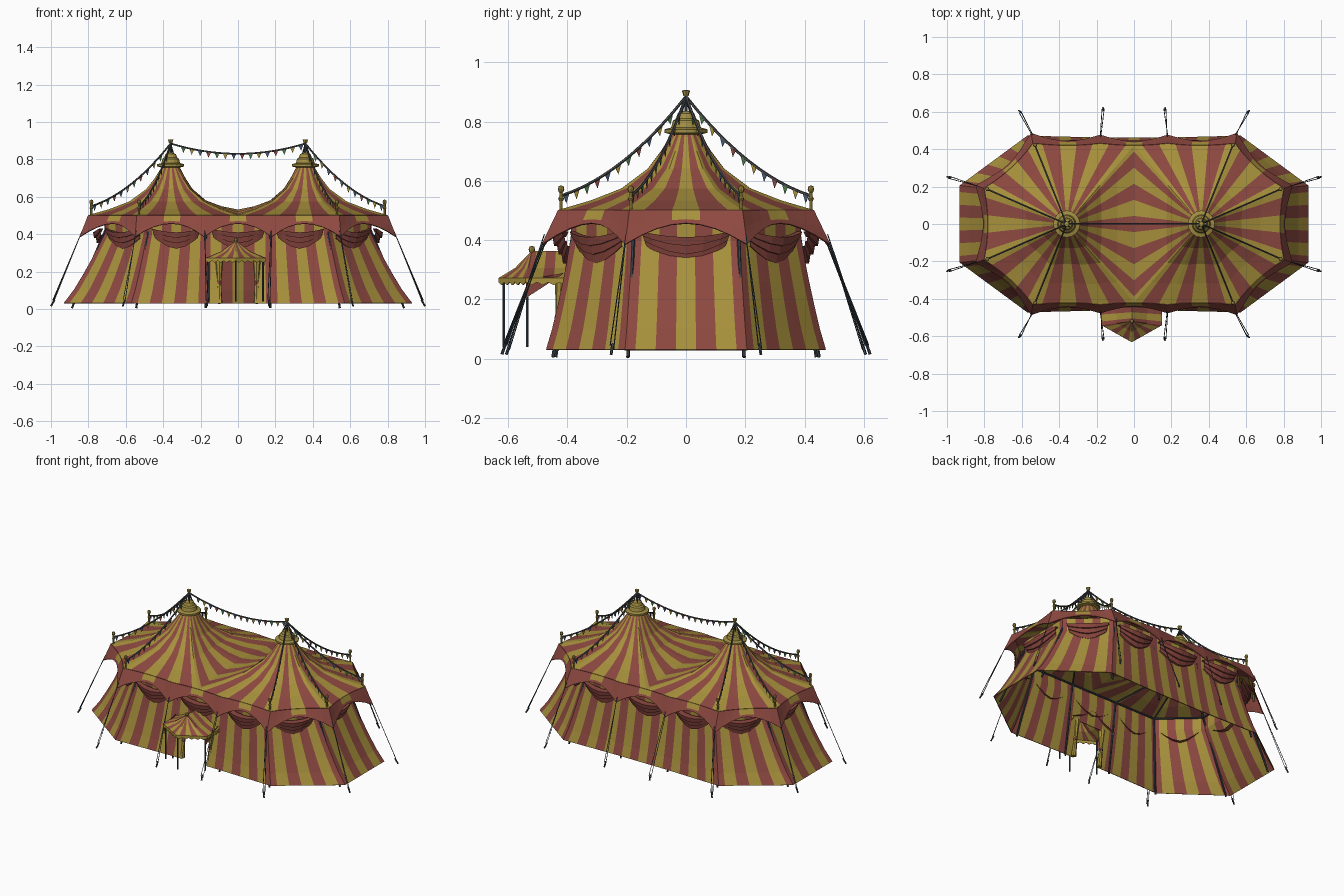
import bpy, math
from mathutils import Vector as V

if "Cube" in bpy.data.objects:
    bpy.data.objects.remove(bpy.data.objects["Cube"])

COLOURS = {
    "yellow_canvas": (0.39, 0.283, 0.045), "red_canvas": (0.268, 0.066, 0.052),
    "deep_red_cloth": (0.235, 0.057, 0.045), "dark_metal": (0.042, 0.056, 0.07),
    "gold_trim": (0.36, 0.27, 0.055), "green_flag": (0.07, 0.19, 0.07),
    "blue_flag": (0.06, 0.10, 0.18), "grey_rope": (0.07, 0.072, 0.076)}
MATS = {}
for key, c in COLOURS.items():
    MATS[key] = bpy.data.materials.new(key)
    MATS[key].diffuse_color = (*c, 1)
Y, R, DR, DK, GO, GR, BL, RO = COLOURS


def make(name, polys, thick=0):
    """Build one object from (points, colour) polygons, welding shared corners."""
    index, verts, faces, cols = {}, [], [], []
    for pts, col in polys:
        f = []
        for p in pts:
            k = tuple(round(c, 5) + 0.0 for c in p)
            if k not in index:
                index[k] = len(verts)
                verts.append(k)
            if index[k] not in f:
                f.append(index[k])
        if len(f) > 2:
            faces.append(f)
            cols.append(col)
    me = bpy.data.meshes.new(name)
    me.from_pydata(verts, [], faces)
    used = sorted(set(cols))
    for c in used:
        me.materials.append(MATS[c])
    for p, c in zip(me.polygons, cols):
        p.material_index = used.index(c)
    ob = bpy.data.objects.new(name, me)
    bpy.context.collection.objects.link(ob)
    if thick:
        m = ob.modifiers.new("cloth", "SOLIDIFY")
        m.thickness, m.offset = thick, 0
    return ob


def grid(rows, colour, flip=False):
    """Quads between rows of points; colour(row, column) may return None for a gap."""
    out = []
    for i in range(len(rows) - 1):
        for j in range(len(rows[0]) - 1):
            c = colour(i, j)
            q = [rows[i][j], rows[i][j + 1], rows[i + 1][j + 1], rows[i + 1][j]]
            if c:
                out.append((q[::-1] if flip else q, c))
    return out


def rod(a, b, r, col, n=6, r2=None):
    a, b = V(a), V(b)
    q = (b - a).to_track_quat('Z', 'Y')
    ring = lambda c, rad: [c + q @ V((rad * math.cos(k * math.tau / n), rad * math.sin(k * math.tau / n), 0))
                           for k in range(n)]
    lo, hi = ring(a, r), ring(b, r if r2 is None else r2)
    out = [([lo[k], lo[(k + 1) % n], hi[(k + 1) % n], hi[k]], col) for k in range(n)]
    return out + [(lo[::-1], col), (hi, col)]


def lathe(x, y, z, prof, col, n=16):
    rows = [[V((x + r * math.cos(k * math.tau / n), y + r * math.sin(k * math.tau / n), z + h))
             for k in range(n + 1)] for r, h in prof]
    return grid(rows, lambda i, j: col, True)


def quarter(corners, segs):
    """Half-stripe steps along a path."""
    out = [V(corners[0])]
    for a, b, n in zip(corners, corners[1:], segs):
        out += [V(a).lerp(V(b), k / (2 * n)) for k in range(1, 2 * n + 1)]
    return out


def outline(c):
    return [(c[0][0], 0), *c, (0, c[2][1])]


def ring12(c):
    q = [V(p) for p in c]
    top = q + [V((-p.x, p.y)) for p in q[::-1]]
    return top + [V((-p.x, -p.y)) for p in top]


QUADS = [(1, 1), (-1, 1), (-1, -1), (1, -1)]
EAVE = [(.80, .19), (.54, .43), (.18, .43)]      # roof edge
TIP = [(.845, .205), (.55, .485), (.18, .475)]   # hanging valance corners
WTOP = [(.71, .18), (.485, .385), (.175, .385)]  # wall head
WBOT = [(.93, .205), (.57, .47), (.18, .46)]     # wall foot
PEG = [(.99, .25), (.61, .60), (.165, .615)]     # guy rope pegs
PX = .36
PROFILE = [(0, .76), (.1, .70), (.22, .64), (.45, .573), (.72, .532), (1, .5)]

# striped roof, valance and walls, one quarter at a time
roof, valance, wall = [], [], []
stripe = lambda j: Y if int(j / 2 + .75) % 2 == 0 else R
corner = lambda j: abs((j / 2 + 2) % 4 - 2) / 2      # 0 mid panel, 1 at a corner
edge = quarter(outline(EAVE) + [(0, 0)], [2, 4, 4, 2, 5])
rim = quarter(outline(EAVE), [2, 4, 4, 2])
for j in range(len(rim)):
    rim[j] = edge[j] = rim[j] * (1 - .025 * (1 - corner(j) ** 2))
tip = quarter(outline(TIP), [2, 4, 4, 2])
wt = quarter(outline(WTOP), [3, 6, 6, 3])
wb = quarter(outline(WBOT), [3, 6, 6, 3])
for sx, sy in QUADS:
    flip = sx * sy > 0
    S = lambda p, z: V((p.x * sx, p.y * sy, z))
    rows = []
    for t, z in PROFILE:
        row = []
        for e in edge:
            d = e - V((PX, 0))
            p = V((PX, 0)) + d.normalized() * (.045 + t * (d.length - .045))
            extra = .03 * (1 - e.y / .4195) if e.x < 1e-4 else 0
            row.append(S(p, z + t * t * extra))
        rows.append(row)
    roof += grid(rows, lambda i, j: stripe(j), not flip)
    rows = []
    for f in (0, .5, .7, 1):
        row = []
        for j, (a, b) in enumerate(zip(rim, tip)):
            k = f * (.38 + .62 * corner(j) ** 2)
            row.append(S(a.lerp(b, k), .5 - .115 * k))
        rows.append(row)
    hem = lambda i, j: R if i > 1 or corner(j + .5) > .7 else stripe(j)
    valance += grid(rows, hem, not flip)
    rows = []
    for z in (.03, .10, .18, .26, .34, .40, .48):
        t = min(1, (z - .03) / .37) ** .85
        rows.append([S(a.lerp(b, t), z) for a, b in zip(wb, wt)])
    door = lambda i, j: None if sy < 0 and j >= 33 and i < 3 else stripe(j)
    wall += grid(rows, door, flip)
make("roof_canvas", roof, .004)
make("roof_valance", valance, .005)
make("wall_canvas", wall, .005)

# folded swags hanging under each scallop
swag = []
ring = ring12(WTOP)
for i, a in enumerate(ring):
    b = ring[(i + 1) % 12]
    c, t = (a + b) / 2, (b - a)
    n = V((t.y, -t.x)).normalized()
    w = t.length * .42
    t = t.normalized()
    rows = []
    for f, out in ((0, .02), (0, .065), (.33, .06), (.33, .05), (.66, .045), (.66, .035), (1, .03), (1, 0)):
        row = []
        for s in (-1, -.8, -.4, 0, .4, .8, 1):
            top, bot = .43 - .02 * (1 - s * s), .322 + .058 * abs(s) ** 1.7
            p = c + t * (s * w * (1 - .12 * f)) + n * (out * (1 - .5 * s * s))
            row.append(V((p.x, p.y, top + (bot - top) * f)))
        rows.append(row)
    swag += grid(rows, lambda i, j: DR if i % 2 else R, True)
make("window_swags", swag)

# corner poles, masts, roof frame, guy ropes and pegs
frame, masts, finials, ropes = [], [], [], []
E, W1, W0, T, G = (ring12(c) for c in (EAVE, WTOP, WBOT, TIP, PEG))
P3 = lambda p, z: V((p.x, p.y, z))
BALL = [(0, -.013), (.008, -.010), (.011, 0), (.008, .010), (0, .013)]
for i in range(12):
    head = P3(W1[i] * .97, .47)
    frame += rod(P3(W0[i] * .955, 0.005), head, .006, DK)
    frame += rod(head, P3(W1[(i + 1) % 12] * .97, .47), .006, DK)
    peak = V((math.copysign(PX, E[i].x), 0))
    mid = peak.lerp(E[i], .5)
    frame += rod(head, P3(mid, .545), .005, DK) + rod(P3(mid, .545), P3(peak, .72), .005, DK)
    if i % 6 not in (2, 3):
        top = E[i] * .98
        masts += rod(P3(top, .46), P3(top, .565), .006, GO)
        finials += lathe(top.x, top.y, .572, BALL, GO, 8)
        finials += lathe(top.x, top.y, .54, [(.006, -.008), (.010, 0), (.006, .008)], GO, 8)
    side = V((-G[i].y, G[i].x)).normalized() * .006
    ropes += rod(P3(T[i], .39), P3(G[i] + side, .03), .002, DK, 4)
    ropes += rod(P3(T[i] * .985, .42), P3(G[i] - side, .045), .002, DK, 4)
    ropes += rod(P3(G[i] * 1.01, .015), P3(G[i] * .99, .05), .005, DK, 5)
make("inner_frame", frame)
make("corner_masts", masts)
make("mast_finials", finials)
make("guy_ropes", ropes)

# crowns and mast heads over both peaks
caps, heads = [], []
for x in (-PX, PX):
    caps += lathe(x, 0, 0, [(.050, .735), (.050, .757), (.072, .762), (.072, .774), (.050, .78), (.044, .803),
                            (.034, .81), (.028, .828), (.012, .836), (0, .836)], GO)
    caps += lathe(x, 0, 0, [(0, .885), (.009, .887), (.014, .905), (0, .907)], GO, 8)
    heads += rod((x, 0, .82), (x, 0, .89), .006, DK)
    for k in range(4):
        a = math.pi / 4 + k * math.pi / 2
        heads += rod((x + .036 * math.cos(a), .036 * math.sin(a), .79), (x, 0, .885), .0035, DK, 5)
make("peak_crowns", caps)
make("peak_mast_heads", heads)

# bunting lines with pennants
lines, flags = [], []


def bunting(a, b, sag):
    n = max(8, int((b - a).length / .044))
    pts = [a.lerp(b, k / n) - V((0, 0, sag * 4 * (k / n) * (1 - k / n))) for k in range(n + 1)]
    for k in range(n):
        p, q = pts[k], pts[k + 1]
        lines.extend(rod(p, q, .0048, RO, 5))
        if k:
            l, r = p.lerp(q, .2), p.lerp(q, .8)
            flags.append(([l, r, (l + r) / 2 - V((0, 0, .032))], (R, GR, Y, BL)[k % 4]))


for i in range(12):
    if i % 6 not in (2, 3):
        bunting(V((math.copysign(PX, E[i].x), 0, .885)), P3(E[i] * .98, .55), .05)
bunting(V((-PX, 0, .885)), V((PX, 0, .885)), .055)
make("bunting_lines", lines)
make("bunting_pennants", flags, .002)

# entrance canopy with scalloped edge, poles and drapes
canopy, porch, drapes = [], [], []
ev = quarter([(.16, -.39), (.16, -.54), (0, -.63)], [4, 5])
rg = quarter([(0, -.39), (0, -.52)], [4]) + [V((0, -.52))] * 10
for sx in (1, -1):
    S = lambda p, z: V((p.x * sx - .012, p.y, z))
    rows = [[S(p, .362) for p in rg],
            [S(p.lerp(q, .5), .305) for p, q in zip(rg, ev)],
            [S(q, .272) for q in ev],
            [S(q, .248 if j % 2 else .258) for j, q in enumerate(ev)]]
    canopy += grid(rows, lambda i, j: stripe(j + 2) if i < 2 else Y, sx < 0)
    porch += rod((sx * .145 - .012, -.535, .04), (sx * .145 - .012, -.535, .27), .005, DK)
    drapes += [([S(V(p), z) for p, z in (((.155, -.54), .265), ((.155, -.41), .29),
                                         ((.15, -.47), .25), ((.15, -.54), .205))], R)]
    drapes += rod((sx * .1, -.445, .03), (sx * .1, -.43, .14), .017, Y, 8, .010)
    drapes += rod((sx * .1, -.43, .14), (sx * .1, -.42, .27), .010, Y, 8, .022)
    drapes += rod((sx * .1, -.431, .133), (sx * .1, -.429, .147), .013, R, 8)
porch += rod((-.012, -.615, .04), (-.012, -.615, .27), .005, DK)
make("entrance_canopy", canopy, .004)
make("entrance_poles", porch)
make("entrance_drapes", drapes)
make("canopy_finial", lathe(-.012, -.52, .368, BALL, GO, 8))

for m in bpy.data.materials:
    if m.users and not m.is_grease_pencil:
        m.use_nodes = True
        m.node_tree.nodes["Principled BSDF"].inputs["Base Color"].default_value = m.diffuse_color
